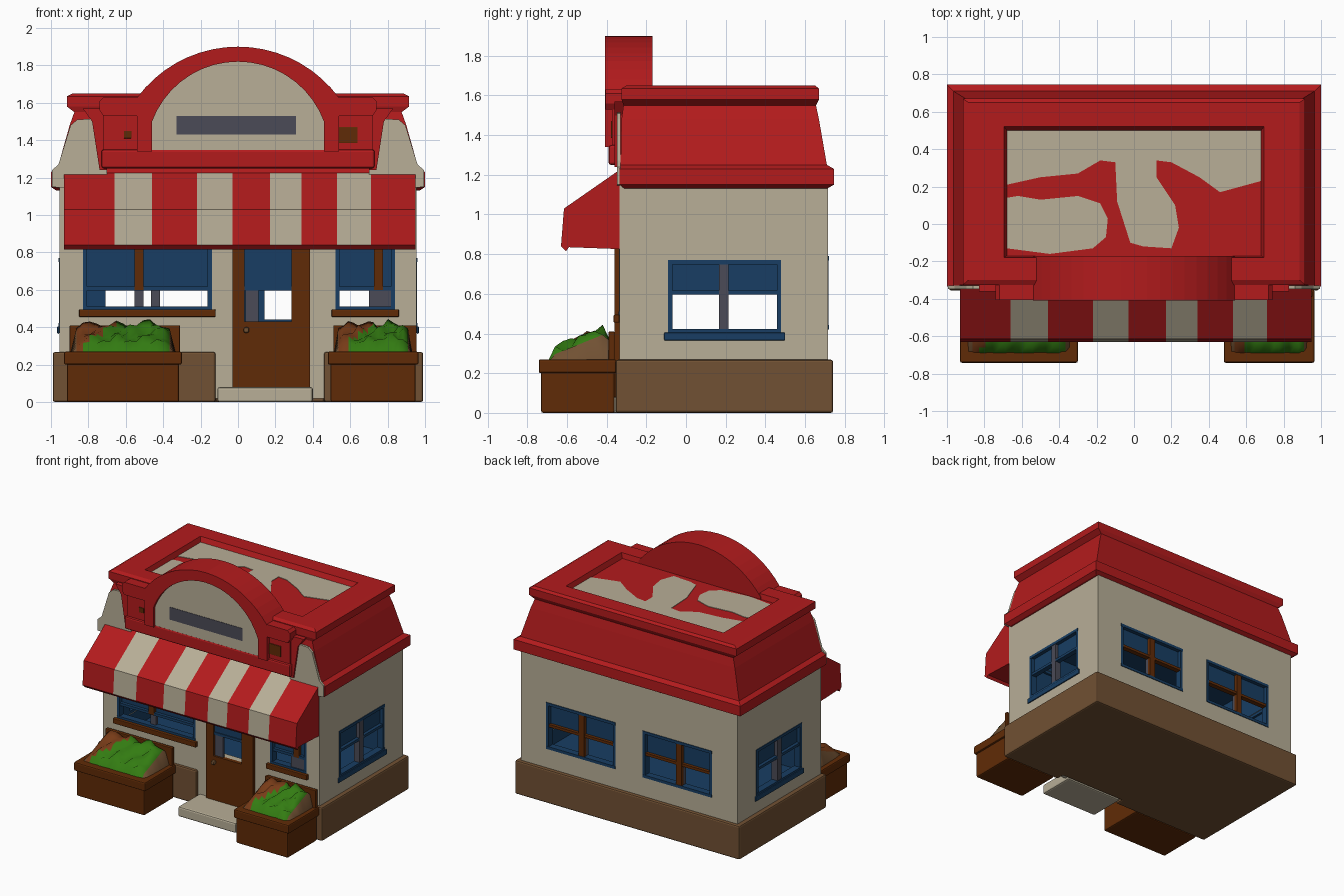
import bpy, bmesh, math, random

if "Cube" in bpy.data.objects:
    bpy.data.objects.remove(bpy.data.objects["Cube"])
random.seed(4)

def material(name, rgb):
    m = bpy.data.materials.new(name)
    m.diffuse_color = (*rgb, 1)
    m.use_nodes = True
    m.node_tree.nodes["Principled BSDF"].inputs["Base Color"].default_value = m.diffuse_color
    return m

RED = material("red", (.45, .011, .012))
CREAM = material("cream", (.48, .425, .31))
TAN = material("tan_brown", (.165, .082, .033))
BROWN = material("wood_brown", (.118, .024, .002))
BLUE = material("window_blue", (.009, .048, .125))
GREY = material("slate_grey", (.07, .07, .095))
GREEN = material("leaf_green", (.033, .2, .006))
RUST = material("produce_rust", (.19, .045, .009))

def finish(bm, name, mats, bevel=0):
    bmesh.ops.recalc_face_normals(bm, faces=bm.faces)
    me = bpy.data.meshes.new(name)
    bm.to_mesh(me)
    bm.free()
    for m in mats:
        me.materials.append(m)
    ob = bpy.data.objects.new(name, me)
    bpy.context.collection.objects.link(ob)
    if bevel:
        mod = ob.modifiers.new("bevel", 'BEVEL')
        mod.width, mod.segments = bevel, 2
    return ob

def boxes(name, items, mats, bevel=0):
    """Boxes given as (x0, x1, y0, y1, z0, z1)."""
    bm = bmesh.new()
    for x0, x1, y0, y1, z0, z1 in items:
        vs = bmesh.ops.create_cube(bm, size=1)["verts"]
        for v in vs:
            v.co = ((x0 + x1) / 2 + v.co.x * (x1 - x0),
                    (y0 + y1) / 2 + v.co.y * (y1 - y0),
                    (z0 + z1) / 2 + v.co.z * (z1 - z0))
    return finish(bm, name, mats, bevel)

def prism(name, pts, a, b, mat, axis='y', bevel=0):
    """Polygon extruded from a to b: (x, z) along y or (x, y) along z."""
    co = (lambda p, d: (p[0], d, p[1])) if axis == 'y' else (lambda p, d: (p[0], p[1], d))
    bm = bmesh.new()
    lo = [bm.verts.new(co(p, a)) for p in pts]
    hi = [bm.verts.new(co(p, b)) for p in pts]
    bm.faces.new(lo)
    bm.faces.new(hi[::-1])
    for i in range(len(pts)):
        j = (i + 1) % len(pts)
        bm.faces.new((lo[i], lo[j], hi[j], hi[i]))
    return finish(bm, name, [mat], bevel)

def arc(r, cz, half, n=18):
    """Arch points from +half to -half, about (0, cz)."""
    a = math.asin(half / r)
    return [(r * math.sin(t), cz + r * math.cos(t))
            for t in (a - 2 * a * i / n for i in range(n + 1))]

def on_wall(side, u0, u1, d0, d1, z0, z1):
    """Box on a wall, d is the distance outward from the wall face."""
    if side == 'front':
        return (u0, u1, -.335 - d1, -.335 - d0, z0, z1)
    if side == 'back':
        return (u0, u1, .715 + d0, .715 + d1, z0, z1)
    if side == 'right':
        return (.955 + d0, .955 + d1, u0, u1, z0, z1)
    return (-.955 - d1, -.955 - d0, u0, u1, z0, z1)

# hollow walls with window openings
windows = [("front_left", 'front', -.83, -.14, .49, .86, -.53), ("front_right", 'front', .52, .84, .49, .86, .75),
           ("back_left", 'back', -.73, -.12, .42, .79, -.44), ("back_right", 'back', .12, .73, .42, .79, .42),
           ("side_left", 'left', -.09, .48, .40, .77, .19), ("side_right", 'right', -.09, .48, .40, .77, .19)]
walls = boxes("walls", [(-.955, .955, -.335, .715, .02, 1.2)], [CREAM, BLUE])
holes = [on_wall(s, a, b, -.15, .1, c, d) for _, s, a, b, c, d, _ in windows]
holes.append(on_wall('front', .03, .29, -.15, .1, .43, .86))
cutters = [boxes("room_cutter", [(-.9, .9, -.28, .66, .28, 1.0)], []),
           boxes("window_cutter", holes, [])]
for c in cutters:
    c.hide_render = True
    mod = walls.modifiers.new("cut", 'BOOLEAN')
    mod.operation, mod.solver, mod.object = 'DIFFERENCE', 'EXACT', c
dg = bpy.context.evaluated_depsgraph_get()
cut = bpy.data.meshes.new_from_object(walls.evaluated_get(dg))
walls.modifiers.clear()
walls.data = cut
for c in cutters:
    bpy.data.objects.remove(c)
for p in cut.polygons:  # room inside is blue
    x, y, z = p.center
    p.material_index = int(abs(x) < .905 and -.285 < y < .665 and .27 < z < 1.01)

# window frames, panes and bars
for name, s, a, b, c, d, m in windows:
    t, front, side = .022, s == 'front', 'side' in name
    boxes(name + "_window_frame", [on_wall(s, a, a + t, -.05, .003, c, d), on_wall(s, b - t, b, -.05, .003, c, d),
          on_wall(s, a, b, -.05, .005, d - t, d), on_wall(s, a, b, -.05, .005, c, c + t)], [BLUE])
    boxes(name + "_upper_pane", [on_wall(s, a, b, -.032, -.025, .61, d)], [BLUE])
    # bars: wood outside, slate inside
    boxes(name + "_bar_inside", [on_wall(s, m - .024, m + .024, -.05, -.022, c, d)], [GREY])
    boxes(name + "_bar_upright", [on_wall(s, m - .024, m + .024, -.022, .002, .6 if front else c, d)],
          [GREY if side else BROWN])
    boxes(name + "_bar_cross", [on_wall(s, a, b, -.04, 0, .597, .618)], [BLUE if front or side else BROWN])
    if s != 'back':
        boxes(name + "_window_sill", [on_wall(s, a - .02, b + .02, 0, .03 if front else .012, c - .035, c + .005)],
              [BROWN if front else BLUE], .005)
boxes("front_right_slate_post", [(.70, .82, -.33, -.30, .50, .61)], [GREY])

# stone base with a gap for the door, and step
prism("base", [(-.99, -.355), (-.12, -.355), (-.12, -.29), (.46, -.29), (.46, -.355), (.99, -.355),
               (.99, .742), (-.99, .742)], 0, .268, TAN, 'z', .012)
boxes("door_step", [(-.11, .40, -.60, -.30, 0, .08)], [CREAM], .012)

# door
boxes("door", [(-.03, .385, -.36, -.33, .08, .43), (-.03, .035, -.36, -.33, .43, .9),
               (.285, .385, -.36, -.33, .43, .9), (.03, .29, -.36, -.33, .84, .9)], [BROWN])
boxes("door_upper_pane", [(.03, .29, -.345, -.338, .61, .85)], [BLUE])
boxes("door_bar", [(.03, .29, -.352, -.33, .597, .618)], [BLUE])
boxes("door_slate_post", [(.04, .11, -.345, -.325, .43, .60)], [GREY])
boxes("door_knob", [(.03, .06, -.39, -.355, .37, .40)], [TAN], .01)

# mansard roof: stacked rectangles (half width, front y, back y, z)
rings = [(.97, -.31, .71, 1.13), (1, -.335, .745, 1.15), (1, -.335, .745, 1.23), (.965, -.33, .71, 1.25),
         (.90, -.325, .67, 1.48), (.875, -.315, .655, 1.55), (.915, -.325, .67, 1.58), (.915, -.325, .67, 1.635),
         (.885, -.30, .65, 1.65), (.695, -.18, .52, 1.65), (.68, -.17, .50, 1.61)]
bm = bmesh.new()
loops = [[bm.verts.new(p) for p in ((-h, f, z), (h, f, z), (h, k, z), (-h, k, z))] for h, f, k, z in rings]
bm.faces.new(loops[0])
bm.faces.new(loops[-1])
for lo, hi in zip(loops, loops[1:]):
    for i in range(4):
        j = (i + 1) % 4
        bm.faces.new((lo[i], lo[j], hi[j], hi[i]))
finish(bm, "roof", [RED])

# cream patches on the roof floor
prism("roof_patch_back", [(-.68, .5), (-.68, .21), (-.5, .25), (-.3, .27), (-.18, .34), (-.1, .33), (-.09, .12),
      (-.02, -.1), (.05, -.12), (.2, -.13), (.24, -.02), (.22, .1), (.12, .25), (.12, .34), (.2, .33),
      (.35, .25), (.46, .17), (.68, .23), (.68, .5)], 1.609, 1.614, CREAM, 'z')
prism("roof_patch_front", [(-.68, .14), (-.62, .15), (-.5, .13), (-.3, .15), (-.18, .11), (-.14, .03), (-.15, -.07),
      (-.22, -.13), (-.45, -.16), (-.68, -.13)], 1.609, 1.614, CREAM, 'z')

# front shoulders, brackets and cornices, mirrored
for s, side in ((-1, "left"), (1, "right")):
    prism(side + "_shoulder", [(s * x, z) for x, z in ((.70, 1.13), (.995, 1.15), (.995, 1.24), (.96, 1.27),
          (.895, 1.48), (.86, 1.51), (.70, 1.52))], -.347, -.33, CREAM)
    prism(side + "_bracket", [(s * x, z) for x, z in ((.70, 1.24), (.74, 1.24), (.78, 1.5), (.83, 1.57),
          (.70, 1.57))], -.36, -.30, RED)
    prism(side + "_sign_cornice", [(s * x, z) for x, z in ((.46, 1.53), (.72, 1.53), (.74, 1.56), (.74, 1.61),
          (.72, 1.63), (.46, 1.63))], -.405, -.28, RED)

# arched sign board with a blank strip
boxes("sign_panel", [(-.72, .72, -.372, -.28, 1.25, 1.58)], [RED])
boxes("sign_lower_trim", [(-.73, .73, -.39, -.28, 1.25, 1.35)], [RED], .012)
outer, inner = arc(.67, 1.23, .54), arc(.49, 1.33, .46)
prism("sign_arch_body", outer + [(-.54, 1.5), (.54, 1.5)], -.38, -.17, RED)
prism("sign_arch_rim", outer + [(-.54, 1.34), (-.46, 1.34)] + inner[::-1] + [(.46, 1.34), (.54, 1.34)],
      -.408, -.37, RED)
prism("sign_face", inner + [(-.46, 1.345), (.46, 1.345)], -.386, -.379, CREAM)
boxes("sign_blank_strip", [(-.33, .31, -.389, -.385, 1.43, 1.53)], [GREY])
boxes("sign_ornaments", [(.50, .64, -.378, -.37, 1.385, 1.47), (-.61, -.57, -.378, -.37, 1.41, 1.45)], [BROWN], .002)

# striped awning
edges = [-.93, -.66, -.46, -.22, -.03, .17, .34, .53, .71, .95]
profile = [(-.32, 1.235), (-.615, 1.03), (-.63, .84), (-.605, .815), (-.59, .835), (-.32, .825)]
bm = bmesh.new()
rows = [[bm.verts.new((x, y, z)) for y, z in profile] for x in edges]
bm.faces.new(rows[0])
bm.faces.new(rows[-1])
for k, (a, b) in enumerate(zip(rows, rows[1:])):
    for i in range(len(profile)):
        j = (i + 1) % len(profile)
        f = bm.faces.new((a[i], a[j], b[j], b[i]))
        f.material_index = int(k % 2 == 1 and i < 2)
finish(bm, "awning", [RED, CREAM])

# planters with heaped produce
def planter(side, x0, x1, split):
    boxes(side + "_planter", [(x0 + .015, x1 - .015, -.73, -.36, 0, .23),
                              (x0, x1, -.742, -.35, .20, .27)], [BROWN], .01)
    boxes(side + "_crate_back", [(x0 + .03, x1 - .01, -.39, -.36, .25, .41)], [BROWN], .005)
    nx, ny = 16, 8
    bm = bmesh.new()
    grid = []
    for i in range(nx + 1):
        col = []
        for j in range(ny + 1):
            u, t = i / nx, j / ny
            z = .28 + .13 * t
            if 1 < i < nx - 1 and 0 < j < ny:
                z += .022 + .022 * math.sin(i * 1.5) * math.cos(j * 1.3) + random.uniform(-.008, .014)
            if j in (0, ny) or i in (0, nx):
                z = .25 if j == 0 or i in (0, nx) else .36
            col.append(bm.verts.new((x0 + .03 + u * (x1 - x0 - .06), -.70 + .32 * t, z)))
        grid.append(col)
    for i in range(nx):
        for j in range(ny):
            f = bm.faces.new((grid[i][j], grid[i + 1][j], grid[i + 1][j + 1], grid[i][j + 1]))
            leafy = (i + .5) / nx > split - .2 + .055 * j  # rust heap sits at the upper left
            f.material_index = 2 if i in (0, nx - 1) else int(leafy)
            f.smooth = True
    finish(bm, side + "_produce", [RUST, GREEN, TAN])

planter("left", -.93, -.30, .32)
planter("right", .48, .965, .36)
